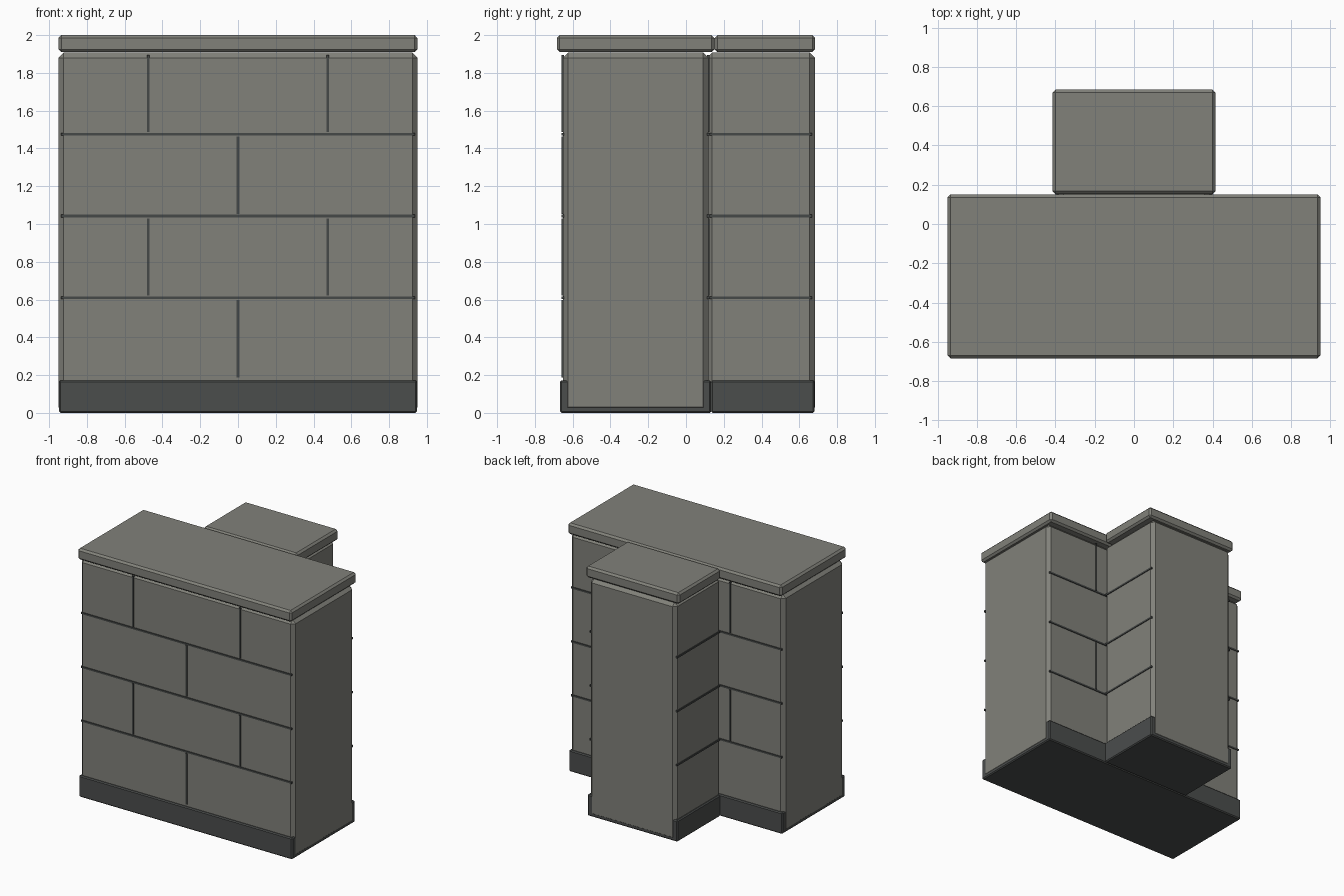
import bpy

if "Cube" in bpy.data.objects:
    bpy.data.objects.remove(bpy.data.objects["Cube"])


def material(name, rgb):
    m = bpy.data.materials.new(name)
    m.diffuse_color = (*rgb, 1)
    m.use_nodes = True
    m.node_tree.nodes["Principled BSDF"].inputs["Base Color"].default_value = m.diffuse_color
    return m


STONE = material("stone", (0.22, 0.22, 0.195))
DARK = material("dark_stone", (0.07, 0.075, 0.073))
MORTAR = material("mortar", (0.06, 0.065, 0.063))


def block(name, x, y, z, mat, chamfer=0.0):
    """Box given as (min, max) per axis, with an optional flat chamfer."""
    lo, hi = zip(x, y, z)
    bpy.ops.mesh.primitive_cube_add(size=1, location=[(a + b) / 2 for a, b in zip(lo, hi)])
    ob = bpy.context.object
    ob.name = name
    ob.scale = [b - a for a, b in zip(lo, hi)]
    bpy.ops.object.transform_apply(location=False, rotation=False, scale=True)
    ob.data.materials.append(mat)
    if chamfer:
        mod = ob.modifiers.new("chamfer", "BEVEL")
        mod.width = chamfer
        mod.segments = 1
    return ob


# Main wall run
block("wall_body", (-0.95, 0.95), (-0.652, 0.118), (0.003, 1.907), STONE, 0.027)
block("wall_base", (-0.948, 0.948), (-0.667, 0.133), (0, 0.172), DARK, 0.008)
block("wall_cap", (-0.95, 0.95), (-0.684, 0.15), (1.91, 2.0), STONE, 0.015)

# Branch wall run at the back
block("branch_body", (-0.385, 0.385), (0.11, 0.682), (0.003, 1.907), STONE, 0.027)
block("branch_base", (-0.4, 0.4), (0.133, 0.68), (0, 0.172), DARK, 0.008)
block("branch_cap", (-0.415, 0.415), (0.152, 0.684), (1.91, 2.0), STONE, 0.015)

# Raised mortar joints: level courses and staggered uprights
T = 0.007    # half thickness of a joint
OUT = 0.006  # how far a joint stands proud
levels = [0.61, 1.042, 1.475]
for i, z in enumerate(levels):
    zz = (z - T, z + T)
    for side, y in (("front", -0.652), ("back", 0.118)):
        block(f"{side}_course_joint_{i}", (-0.936, 0.936), (y - OUT, y + OUT), zz, MORTAR)
    for side, x in (("left", -0.385), ("right", 0.385)):
        block(f"branch_{side}_course_joint_{i}", (x - OUT, x + OUT), (0.125, 0.668), zz, MORTAR)

edges = [0.175] + levels + [1.907]
for row in range(4):
    zz = (edges[row] + 0.012, edges[row + 1] - 0.012)
    for x in ((0,) if row % 2 == 0 else (-0.476, 0.476)):
        for side, y in (("front", -0.652), ("back", 0.118)):
            block(f"{side}_upright_joint_{row}", (x - T, x + T), (y - OUT, y + OUT), zz, MORTAR)
